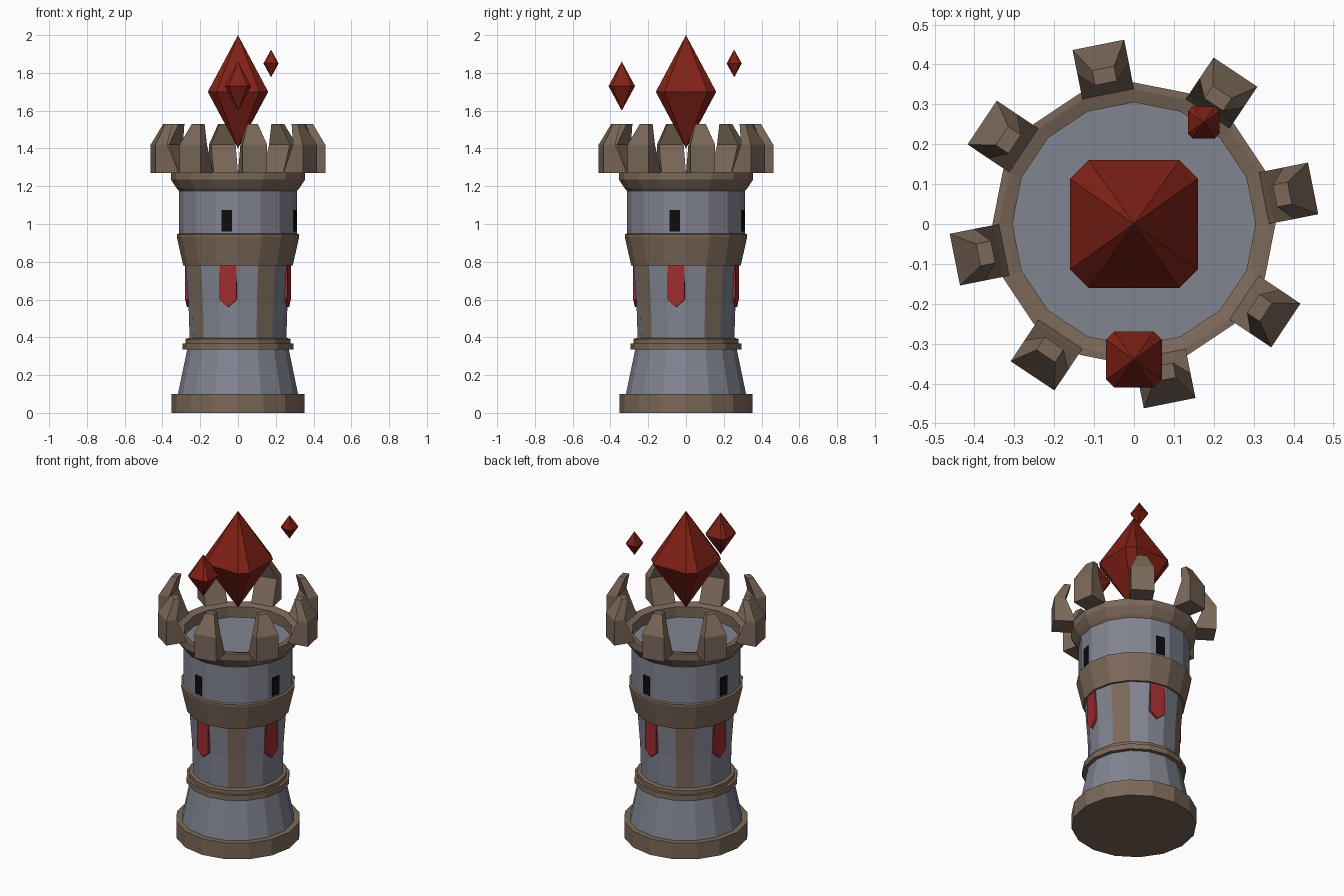
import bpy, bmesh
from math import sin, cos, pi, radians
from mathutils import Matrix

if "Cube" in bpy.data.objects:
    bpy.data.objects.remove(bpy.data.objects["Cube"])

SIDES = 16
STEP = 2 * pi / SIDES


def material(name, rgb):
    m = bpy.data.materials.new(name)
    m.diffuse_color = (*rgb, 1)
    m.use_nodes = True
    m.node_tree.nodes["Principled BSDF"].inputs["Base Color"].default_value = m.diffuse_color
    return m


STONE = material("grey_stone", (0.22, 0.23, 0.28))
TRIM = material("brown_trim", (0.20, 0.14, 0.10))
CRYSTAL = material("red_crystal", (0.22, 0.015, 0.008))
CLOTH = material("red_cloth", (0.34, 0.025, 0.03))
DARK = material("dark_opening", (0.004, 0.004, 0.004))


def make(name, bm, *mats):
    bmesh.ops.remove_doubles(bm, verts=bm.verts, dist=1e-5)
    bmesh.ops.recalc_face_normals(bm, faces=bm.faces)
    me = bpy.data.meshes.new(name)
    bm.to_mesh(me)
    bm.free()
    for m in mats:
        me.materials.append(m)
    ob = bpy.data.objects.new(name, me)
    bpy.context.collection.objects.link(ob)
    return ob


def lathe(name, profile, *mats, stripe=None):
    """Turn (radius, z) points into a faceted ring; stripe = every 4th side gets material 1."""
    bm = bmesh.new()
    rings = [[bm.verts.new((r * cos(i * STEP), r * sin(i * STEP), z)) for i in range(SIDES)]
             for r, z in profile]
    for a, b in zip(rings, rings[1:]):
        for i in range(SIDES):
            j = (i + 1) % SIDES
            f = bm.faces.new((a[i], a[j], b[j], b[i]))
            if stripe is not None and i % 4 == stripe:
                f.material_index = 1
    return make(name, bm, *mats)


def disc(name, r, z, mat):
    bm = bmesh.new()
    bm.faces.new([bm.verts.new((r * cos(i * STEP), r * sin(i * STEP), z)) for i in range(SIDES)])
    return make(name, bm, mat)


def slab(name, outline, r0, r1, angle, mat):
    """Flat (side, z) outline extruded from radius r0 to r1, facing the given angle."""
    bm = bmesh.new()
    f = bm.faces.new([bm.verts.new((r0, s, z)) for s, z in outline])
    ext = bmesh.ops.extrude_face_region(bm, geom=[f], use_keep_orig=True)
    for v in ext["geom"]:
        if isinstance(v, bmesh.types.BMVert):
            v.co.x = r1
    bm.transform(Matrix.Rotation(angle, 4, "Z"))
    return make(name, bm, mat)


def merlon(name, angle):
    """Claw-shaped battlement: cross-sections of (inner r, outer r, half width, z)."""
    bm = bmesh.new()
    levels = [(0.33, 0.458, 0.066, 1.27), (0.345, 0.458, 0.066, 1.30),
              (0.395, 0.458, 0.066, 1.42), (0.36, 0.398, 0.028, 1.53)]
    rings = [[bm.verts.new(p) for p in ((a, -w, z), (b, -w, z), (b, w, z), (a, w, z))]
             for a, b, w, z in levels]
    for lo, hi in zip(rings, rings[1:]):
        for i in range(4):
            j = (i + 1) % 4
            bm.faces.new((lo[i], lo[j], hi[j], hi[i]))
    bm.faces.new(rings[0][::-1])
    bm.faces.new(rings[-1])
    bm.transform(Matrix.Rotation(angle, 4, "Z"))
    return make(name, bm, TRIM)


def crystal(name, x, y, z, half, height):
    """Double pyramid on a square with cut corners."""
    bm = bmesh.new()
    c = half * 0.71
    pts = [(half, -c), (half, c), (c, half), (-c, half),
           (-half, c), (-half, -c), (-c, -half), (c, -half)]
    ring = [bm.verts.new((x + px, y + py, z)) for px, py in pts]
    for tip in (bm.verts.new((x, y, z + height)), bm.verts.new((x, y, z - height))):
        for i in range(8):
            bm.faces.new((ring[i], ring[(i + 1) % 8], tip))
    return make(name, bm, CRYSTAL)


# Tower body, bottom to top
disc("base_underside", 0.352, 0, TRIM)
lathe("base_plinth", [(0.352, 0), (0.352, 0.1), (0.318, 0.1)], TRIM)
lathe("lower_wall", [(0.318, 0.1), (0.268, 0.34)], STONE)
lathe("waist_ring", [(0.266, 0.335), (0.293, 0.335), (0.293, 0.368), (0.277, 0.368),
                     (0.277, 0.392), (0.256, 0.397)], TRIM)
lathe("middle_wall", [(0.256, 0.39), (0.262, 0.58), (0.277, 0.785)], STONE, TRIM, stripe=1)
lathe("collar", [(0.275, 0.78), (0.29, 0.78), (0.324, 0.932), (0.324, 0.945), (0.31, 0.95)], TRIM)
lathe("upper_wall", [(0.312, 0.945), (0.312, 1.175)], STONE)
lathe("crown_ring", [(0.311, 1.175), (0.325, 1.19), (0.355, 1.235), (0.355, 1.275),
                     (0.338, 1.275), (0.305, 1.265), (0.305, 1.2)], TRIM)
disc("roof_floor", 0.305, 1.2, STONE)

# Battlements
for k in range(8):
    merlon(f"merlon_{k + 1}", radians(11.25 + 45 * k))

# Banners and windows on four sides
banner = [(-0.046, 0.785), (0.046, 0.785), (0.046, 0.6), (0, 0.56), (-0.046, 0.6)]
window = [(-0.028, 0.96), (0.028, 0.96), (0.028, 1.075), (-0.028, 1.075)]
for k in range(4):
    a = radians(90 * k - 11.25)
    slab(f"banner_{k + 1}", banner, 0.262, 0.276, a, CLOTH)
    slab(f"window_{k + 1}", window, 0.300, 0.309, a, DARK)

# Floating crystals
crystal("large_crystal", 0, 0, 1.70, 0.16, 0.30)
crystal("medium_crystal", 0, -0.34, 1.73, 0.07, 0.13)
crystal("small_crystal", 0.175, 0.255, 1.85, 0.04, 0.073)
